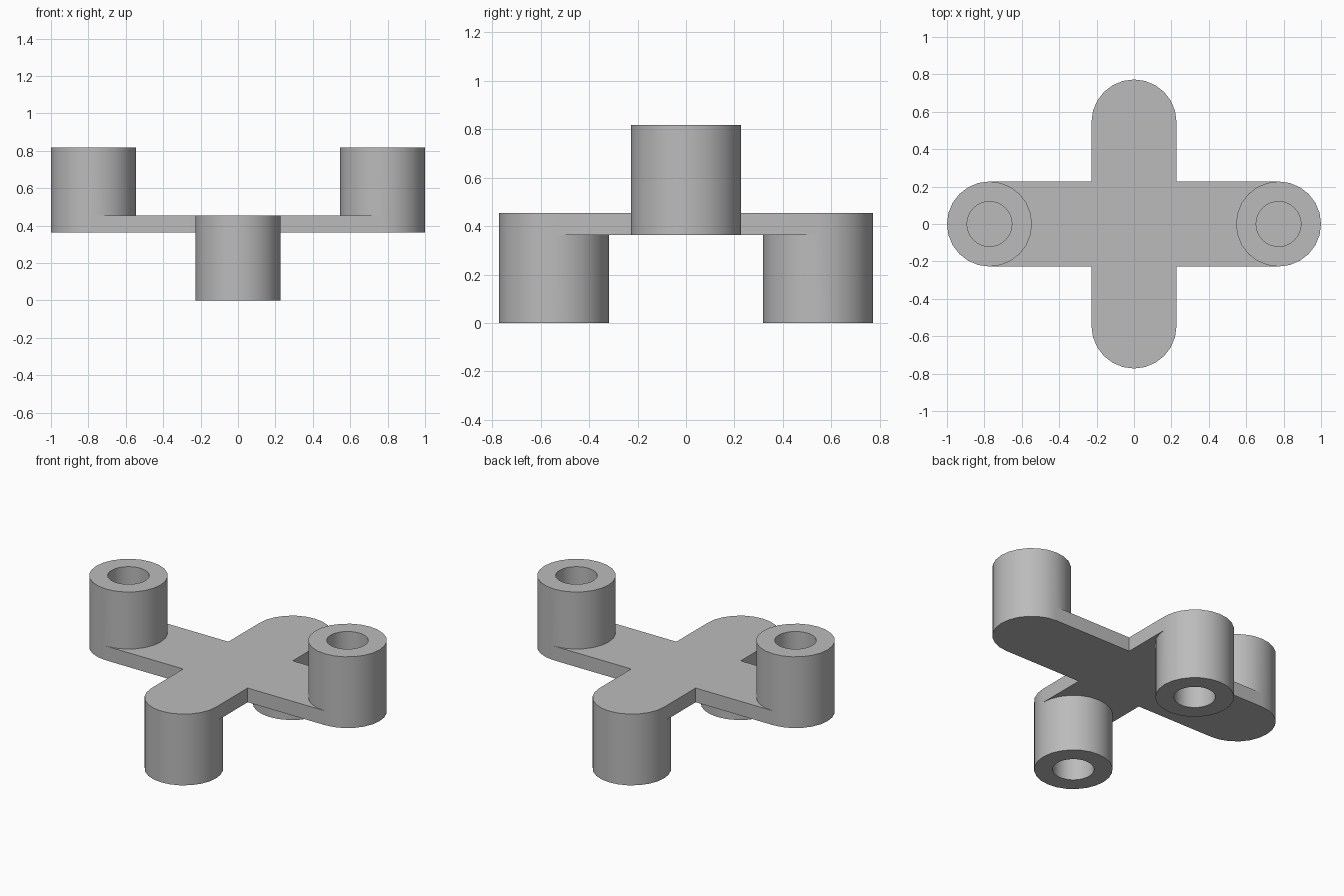
import bpy, bmesh
from math import radians

if "Cube" in bpy.data.objects:
    bpy.data.objects.remove(bpy.data.objects["Cube"], do_unlink=True)

U = 1 / 11                 # design unit
R, BORE = 2.5 * U, 1.32 * U
LOW, HIGH, TOP = 4 * U, 5 * U, 9 * U
REACH_X, REACH_Y = 8.5 * U, 6 * U

grey = bpy.data.materials.new("plain grey")
grey.use_nodes = True
colour = (0.5, 0.5, 0.5, 1)
grey.diffuse_color = colour
grey.node_tree.nodes["Principled BSDF"].inputs["Base Color"].default_value = colour


def add_object(name, bm):
    bmesh.ops.recalc_face_normals(bm, faces=bm.faces)
    mesh = bpy.data.meshes.new(name)
    bm.to_mesh(mesh)
    bm.free()
    obj = bpy.data.objects.new(name, mesh)
    bpy.context.collection.objects.link(obj)
    mesh.materials.append(grey)
    return obj


def cylinder(name, x, y, bottom, top, radius, sides):
    bm = bmesh.new()
    bmesh.ops.create_cone(bm, cap_ends=True, segments=sides, radius1=radius,
                          radius2=radius, depth=top - bottom)
    bmesh.ops.translate(bm, verts=bm.verts, vec=(x, y, (top + bottom) / 2))
    return add_object(name, bm)


def combine(target, part, operation):
    mod = target.modifiers.new(operation, 'BOOLEAN')
    mod.operation, mod.solver, mod.object = operation, 'EXACT', part
    bpy.context.view_layer.objects.active = target
    bpy.ops.object.modifier_apply(modifier=mod.name)
    bpy.data.objects.remove(part, do_unlink=True)


# Cross plate, its arms ending at the boss centres
quarter = [(REACH_X, R), (R, R), (R, REACH_Y)]
outline = (quarter + [(-x, y) for x, y in reversed(quarter)]
           + [(-x, -y) for x, y in quarter]
           + [(x, -y) for x, y in reversed(quarter)])
bm = bmesh.new()
face = bm.faces.new([bm.verts.new((x, y, LOW)) for x, y in outline])
raised = bmesh.ops.extrude_face_region(bm, geom=[face])["geom"]
bmesh.ops.translate(bm, vec=(0, 0, HIGH - LOW),
                    verts=[v for v in raised if isinstance(v, bmesh.types.BMVert)])
bracket = add_object("cross_bracket", bm)

# Side bosses rise from the plate, front and back bosses hang below it
bosses = []
for s in (-1, 1):
    bosses.append((s * REACH_X, 0, LOW, TOP, HIGH, TOP + U))
    bosses.append((0, s * REACH_Y, 0, HIGH, -U, LOW))
for x, y, bottom, top, _, _ in bosses:
    combine(bracket, cylinder("boss", x, y, bottom, top, R, 24), 'UNION')

# Blind bores that stop at the plate
for x, y, _, _, bottom, top in bosses:
    combine(bracket, cylinder("bore", x, y, bottom, top, BORE, 32), 'DIFFERENCE')

# Smooth round walls, sharp rims
bpy.ops.object.select_all(action='DESELECT')
bracket.select_set(True)
bpy.context.view_layer.objects.active = bracket
bpy.ops.object.shade_smooth_by_angle(angle=radians(30))
